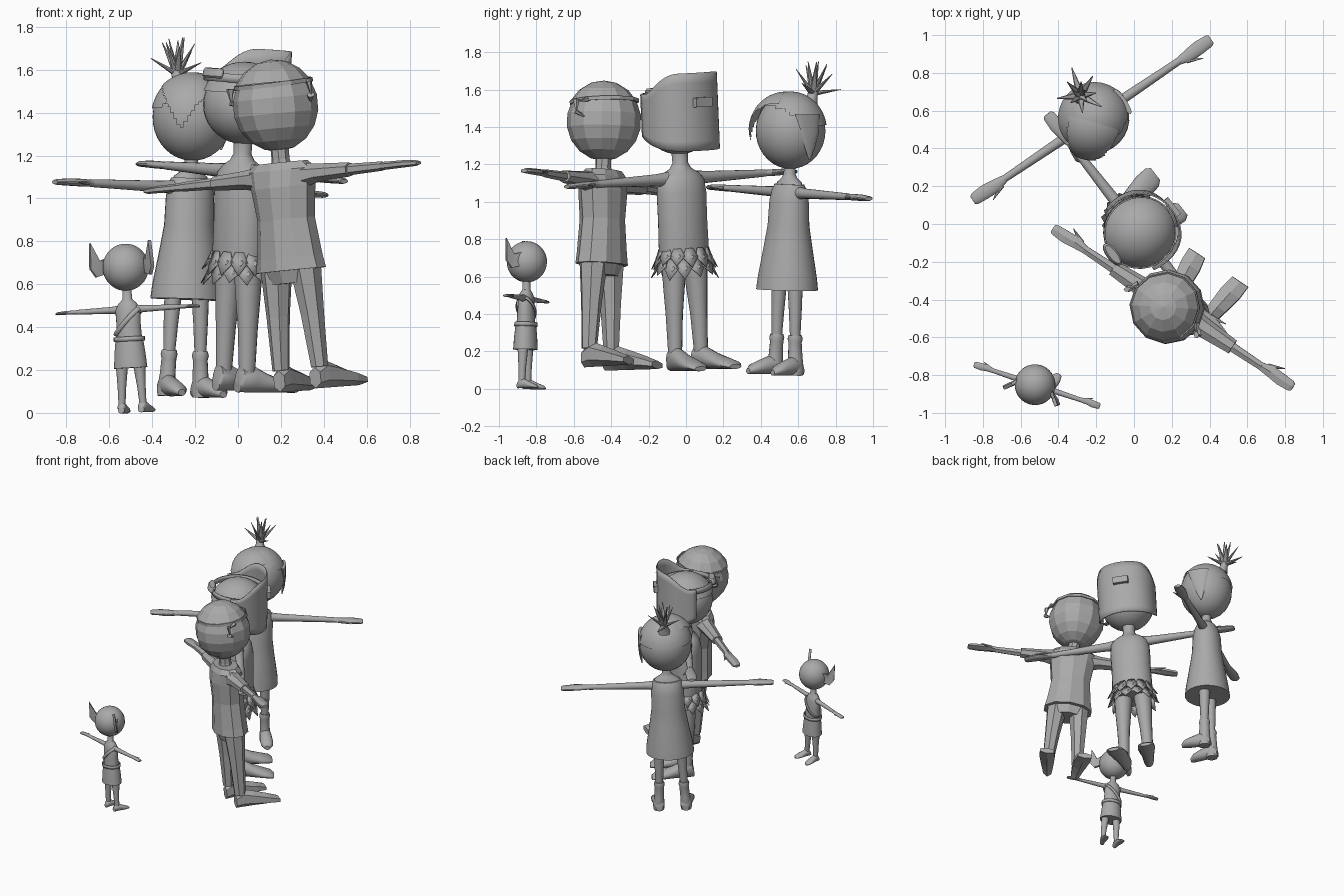
import bpy, bmesh, math, random
from mathutils import Matrix, Vector

if "Cube" in bpy.data.objects:
    bpy.data.objects.remove(bpy.data.objects["Cube"])

random.seed(4)
GREY = bpy.data.materials.new("plain grey")
GREY.diffuse_color = (0.4, 0.4, 0.4, 1)
GREY.use_nodes = True
GREY.node_tree.nodes["Principled BSDF"].inputs["Base Color"].default_value = GREY.diffuse_color
place = Matrix()      # where the figure being built stands
sharp = 40            # smoothing angle; 0 = flat faces


def stand(x, y, z, turn, lean, angle, pitch=0):
    global place, sharp
    place = (Matrix.Translation((x, y, z)) @ Matrix.Rotation(math.radians(turn), 4, 'Z')
             @ Matrix.Rotation(math.radians(lean), 4, 'Y') @ Matrix.Rotation(math.radians(pitch), 4, 'X'))
    sharp = angle


def finish(name, bm, thick=0):
    bmesh.ops.recalc_face_normals(bm, faces=bm.faces[:])
    me = bpy.data.meshes.new(name)
    bm.to_mesh(me)
    bm.free()
    me.materials.append(GREY)
    for p in me.polygons:
        p.use_smooth = sharp > 0
    if sharp:
        me.set_sharp_from_angle(angle=math.radians(sharp))
    ob = bpy.data.objects.new(name, me)
    bpy.context.collection.objects.link(ob)
    ob.matrix_world = place
    if thick:
        mod = ob.modifiers.new("thickness", 'SOLIDIFY')
        mod.thickness = thick
        mod.offset = 1
    return ob


def loft(name, rings, n=20, axis='z', s=1):
    """Ellipses (position, centre a, centre b, radius a, radius b) along an axis; s=-1 mirrors in x."""
    bm = bmesh.new()
    loops = []
    for t, ca, cb, ra, rb in rings:
        loop = []
        for i in range(n):
            w = 2 * math.pi * (i + .5) / n
            a, b = ca + ra * math.cos(w), cb + rb * math.sin(w)
            x, y, z = {'z': (a, b, t), 'x': (t, a, b), 'y': (a, t, b)}[axis]
            loop.append(bm.verts.new((s * x, y, z)))
        loops.append(loop)
    for p, q in zip(loops, loops[1:]):
        for i in range(n):
            bm.faces.new((p[i], p[(i + 1) % n], q[(i + 1) % n], q[i]))
    bm.faces.new(loops[0])
    bm.faces.new(loops[-1])
    return finish(name, bm)


def ball(name, c, r, u=28, v=18, keep=None):
    bm = bmesh.new()
    bmesh.ops.create_uvsphere(bm, u_segments=u, v_segments=v, radius=1)
    if keep:
        gone = [f for f in bm.faces if not keep(f.calc_center_median())]
        bmesh.ops.delete(bm, geom=gone, context='FACES')
    bm.transform(Matrix.Translation(c) @ Matrix.Diagonal((*r, 1)))
    return finish(name, bm)


def spike(name, a, b, r, flat=1, n=8):
    a, b = Vector(a), Vector(b)
    bm = bmesh.new()
    bmesh.ops.create_cone(bm, cap_ends=True, segments=n, radius1=r, radius2=r * .1, depth=(b - a).length)
    bm.transform(Matrix.Translation((a + b) / 2) @ (b - a).to_track_quat('Z', 'Y').to_matrix().to_4x4()
                 @ Matrix.Diagonal((1, flat, 1, 1)))
    return finish(name, bm)


def band(name, c, rx, ry, h, tilt=(0, 0), n=32, thick=.01):
    bm = bmesh.new()
    bmesh.ops.create_cone(bm, cap_ends=False, segments=n, radius1=1, radius2=1, depth=h)
    bm.transform(Matrix.Translation(c) @ Matrix.Rotation(math.radians(tilt[1]), 4, 'Y')
                 @ Matrix.Rotation(math.radians(tilt[0]), 4, 'X') @ Matrix.Diagonal((rx, ry, 1, 1)))
    return finish(name, bm, thick)


def block(name, c, size):
    bm = bmesh.new()
    bmesh.ops.create_cube(bm, size=1)
    bm.transform(Matrix.Translation(c) @ Matrix.Diagonal((*size, 1)))
    return finish(name, bm)


def arms(who, z, x0, reach, r0, r1, k=1, n=14):
    """Straight arm, flat hand and thumb, both sides."""
    for s in (1, -1):
        w = reach - .2 * k
        loft(who + "_arm", [(x0, 0, z, r0, r0), (x0 + .08 * k, 0, z, r0 * .8, r0 * .8),
                            (w, 0, z, r1, r1 * .9)], n, 'x', s)
        loft(who + "_hand", [(w - .01, 0, z, r1, r1 * .8), (w + .06 * k, -.004, z, .036 * k, .018 * k),
                             (w + .12 * k, 0, z, .039 * k, .017 * k), (w + .185 * k, 0, z - .002, .034 * k, .014 * k),
                             (reach, 0, z - .003, .024 * k, .01 * k)], n, 'x', s)
        spike(who + "_thumb", (s * (w + .03 * k), -.02 * k, z), (s * (w + .11 * k), -.06 * k, z), .016 * k, .8)


def legs(who, rings, n=16):
    for s in (1, -1):
        loft(who + "_leg", rings, n, 'z', s)


def feet(who, x, rings, n=16):
    """Shoe rings: (y, half width, height); the sole stays on the ground."""
    for s in (1, -1):
        loft(who + "_foot", [(y, x + .12 * -y, h / 2, w, h / 2) for y, w, h in rings], n, 'y', s)


# ---------- girl with spiky ponytail ----------
stand(-.255, .53, .075, 34, 2.3, 40)
H = Vector((0, 0, 1.305))
ball("girl_head", H, (.188, .186, .203))
ball("girl_hair", H, (.195, .194, .21), 48, 36,
     lambda p: p.z > (.15 + .62 * -p.y if p.y < 0 else .15))


def bang_shape(p):
    d, c = -.75 * p.x - .65 * p.y, .65 * p.x - .75 * p.y
    return d > 0 and p.z > -.3 + 1.5 * abs(c)


ball("swept_bang", H + Vector((-.018, -.02, 0)), (.198, .198, .209), 72, 48, bang_shape)
loft("side_lock", [(1.40, .172, -.01, .02, .08), (1.30, .186, 0, .01, .055),
                   (1.22, .18, .005, .01, .032), (1.16, .172, .01, .004, .006)], 14)
loft("ponytail_root", [(1.44, 0, .11, .05, .05), (1.49, 0, .135, .028, .028),
                       (1.53, 0, .145, .03, .03)], 12)
for i in range(12):
    w = 2.4 * i
    t = i / 11
    o = .03 + .115 * t
    spike("ponytail_spike", (0, .14, 1.505),
          (o * math.cos(w), .15 + o * math.sin(w), 1.69 - .15 * t * t + random.uniform(-.02, .01)), .024, .6)
loft("girl_neck", [(1.0, 0, 0, .1, .06), (1.03, 0, 0, .085, .055), (1.055, 0, 0, .045, .04),
                   (1.075, 0, 0, .032, .032), (1.14, 0, 0, .032, .032)])
loft("dress", [(.455, 0, 0, .172, .163), (.52, 0, 0, .166, .155), (.68, 0, 0, .138, .128), (.8, 0, 0, .12, .108),
               (.93, 0, 0, .118, .1), (.99, 0, 0, .11, .085), (1.02, 0, 0, .1, .068)], 28)
arms("girl", .975, .085, .762, .034, .02)
legs("girl", [(.5, .075, 0, .042, .042), (.35, .083, 0, .034, .035), (.2, .088, 0, .027, .028)])
legs("girl_boot", [(.215, .088, 0, .034, .036), (.195, .088, 0, .039, .041), (.175, .088, 0, .034, .036),
                   (.1, .093, 0, .035, .04), (.03, .098, 0, .042, .046), (.0, .098, 0, .038, .042)])
feet("girl_boot", .098, [(.045, .025, .05), (.025, .038, .09), (-.03, .042, .1), (-.09, .046, .075),
                         (-.135, .042, .055), (-.16, .02, .03)])

# ---------- man in leaf skirt and face shield ----------
stand(-.015, .015, .1, 128, -3, 40)
ball("shield_man_head", (0, 0, 1.34), (.19, .192, .185))
ball("shield_man_hair", (0, 0, 1.34), (.198, .203, .2), 32, 20, lambda p: p.z > .3)
bm = bmesh.new()
grid = []
for i in range(25):
    a = math.radians(-108 + 9 * i)
    t = math.cos(a)
    u = max(0, min(1, (t + .1) / .9))
    top, low = 1.485 + .108 * u * u * (3 - 2 * u), 1.175 + .05 * (1 - t) ** 2
    r = .202 * (1 + .03 * math.sin(2 * a) ** 2)
    grid.append([bm.verts.new((r * math.sin(a), -r * t, low + (top - low) * j / 8)) for j in range(9)])
for p, q in zip(grid, grid[1:]):
    for j in range(8):
        bm.faces.new((p[j], q[j], q[j + 1], p[j + 1]))
finish("face_shield", bm, .008)
block("shield_window", (0, -.215, 1.435), (.11, .035, .05))
band("shield_strap", (0, 0, 1.46), .183, .187, .04, (3, 0), 32, .008)
loft("strap_knob", [(1.465, 0, .19, .06, .02), (1.475, 0, .19, .07, .028),
                    (1.5, 0, .185, .07, .028), (1.51, 0, .185, .06, .02)])
loft("shield_man_torso", [(.56, 0, 0, .135, .105), (.64, 0, 0, .147, .112), (.8, 0, 0, .143, .112),
                          (.95, 0, 0, .145, .112), (1.02, 0, 0, .138, .1), (1.055, 0, 0, .105, .08),
                          (1.08, 0, 0, .06, .055), (1.11, 0, 0, .042, .042), (1.17, 0, 0, .045, .045)], 24)
bm = bmesh.new()
for row, (zt, r, n) in enumerate([(.655, .142, 13), (.6, .145, 13)]):
    for i in range(n):
        w = 2 * math.pi * (i + row / 2) / n
        drop = random.uniform(.08, .115)
        pts = []
        for dw, out, dz in [(-.15, 0, 0), (-.28, .018, -.45), (0, .045, -1), (.28, .018, -.45), (.15, 0, 0)]:
            pts.append(bm.verts.new(((r + out) * math.cos(w + dw), (r - .02 + out) * math.sin(w + dw), zt + dz * drop)))
        bm.faces.new(pts)
finish("leaf_skirt", bm, .005)
arms("shield_man", 1.025, .09, .775, .04, .021)
legs("shield_man", [(.6, .07, 0, .067, .07), (.45, .077, 0, .057, .06), (.3, .083, 0, .045, .048),
                    (.09, .088, 0, .037, .038)])
feet("shield_man", .088, [(.05, .03, .06), (.035, .04, .12), (-.03, .045, .125), (-.1, .055, .09),
                          (-.17, .064, .065), (-.23, .06, .045), (-.255, .04, .025)])

# ---------- low-poly man with head strap ----------
stand(.30, -.46, .107, 146.5, 5, 0, -2.2)
ball("strap_man_head", (0, 0, 1.33), (.2, .2, .212), 12, 9)
ball("strap_man_hair", (0, .004, 1.33), (.205, .205, .218), 12, 9, lambda p: p.z > .45)
band("head_strap", (0, 0, 1.435), .178, .178, .02, (-3, 0), 12, .007)
for s in (1, -1):
    # curved ears
    for a, b in [((.185, -.02, 1.43), (.22, .03, 1.42)), ((.22, .035, 1.43), (.225, .03, 1.36)),
                 ((.225, .035, 1.365), (.185, -.015, 1.33))]:
        spike("ear", (s * a[0], a[1], a[2]), (s * b[0], b[1], b[2]), .02, .7, 5)
loft("strap_man_neck", [(1.03, 0, 0, .055, .05), (1.08, 0, 0, .043, .043), (1.16, 0, 0, .043, .043)], 8)
loft("shirt", [(.56, 0, 0, .18, .122), (.62, 0, 0, .168, .118), (.8, 0, 0, .145, .11), (.95, 0, 0, .165, .115),
               (1.03, 0, 0, .18, .1), (1.065, 0, 0, .14, .08)], 10)
arms("strap_man", 1.0, .13, .765, .04, .024, 1, 6)
for s in (1, -1):
    loft("sleeve", [(.12, 0, .995, .065, .062), (.2, 0, 1.0, .055, .045), (.38, 0, 1.0, .042, .034)], 7, 'x', s)
loft("trouser_seat", [(.5, 0, 0, .11, .08), (.57, 0, 0, .15, .1)], 10)
legs("trouser", [(.57, .08, 0, .074, .08), (.35, .095, 0, .055, .058), (.1, .108, 0, .04, .043)], 7)
feet("strap_man", .105, [(.035, .035, .1), (-.02, .045, .135), (-.1, .055, .11),
                         (-.2, .065, .075), (-.275, .058, .045)], 6)

# ---------- little big-eared creature ----------
stand(-.49, -.862, 0, 161.6, 3, 40)
ball("creature_head", (0, 0, .68), (.108, .108, .11))
for s in (1, -1):
    bm = bmesh.new()
    rim = [(.09, -.01, .73), (.122, .03, .715), (.153, .065, .80), (.16, .058, .68), (.14, .035, .64), (.095, 0, .655)]
    v = [bm.verts.new((s * (x - d), y + d, z)) for d in (0, .012) for x, y, z in rim]
    hub = [bm.verts.new((s * (.118 - d), .03 + d, .685)) for d in (0, .012)]
    for i in range(6):
        j = (i + 1) % 6
        bm.faces.new((v[i], v[j], hub[0]))
        bm.faces.new((v[i + 6], v[j + 6], hub[1]))
        bm.faces.new((v[i], v[j], v[j + 6], v[i + 6]))
    finish("big_ear", bm)
loft("creature_torso", [(.33, 0, 0, .062, .05), (.42, 0, 0, .058, .044), (.48, 0, 0, .06, .042),
                        (.51, 0, 0, .045, .034), (.53, 0, 0, .024, .022), (.585, 0, 0, .02, .02)], 20)
band("belt", (0, 0, .345), .068, .055, .022, (0, 0), 24, .006)
band("sash", (0, 0, .425), .088, .048, .022, (0, 45), 24, .005)
loft("creature_skirt", [(.21, 0, 0, .08, .064), (.28, 0, 0, .074, .06), (.345, 0, 0, .066, .053)], 24)
arms("creature", .483, .04, .352, .02, .012, .5)
legs("creature", [(.23, .042, 0, .029, .03), (.12, .048, 0, .02, .021), (.03, .052, 0, .016, .017)])
feet("creature", .052, [(.025, .016, .03), (.01, .02, .055), (-.02, .022, .05), (-.055, .028, .032),
                        (-.085, .022, .02), (-.095, .01, .01)])
